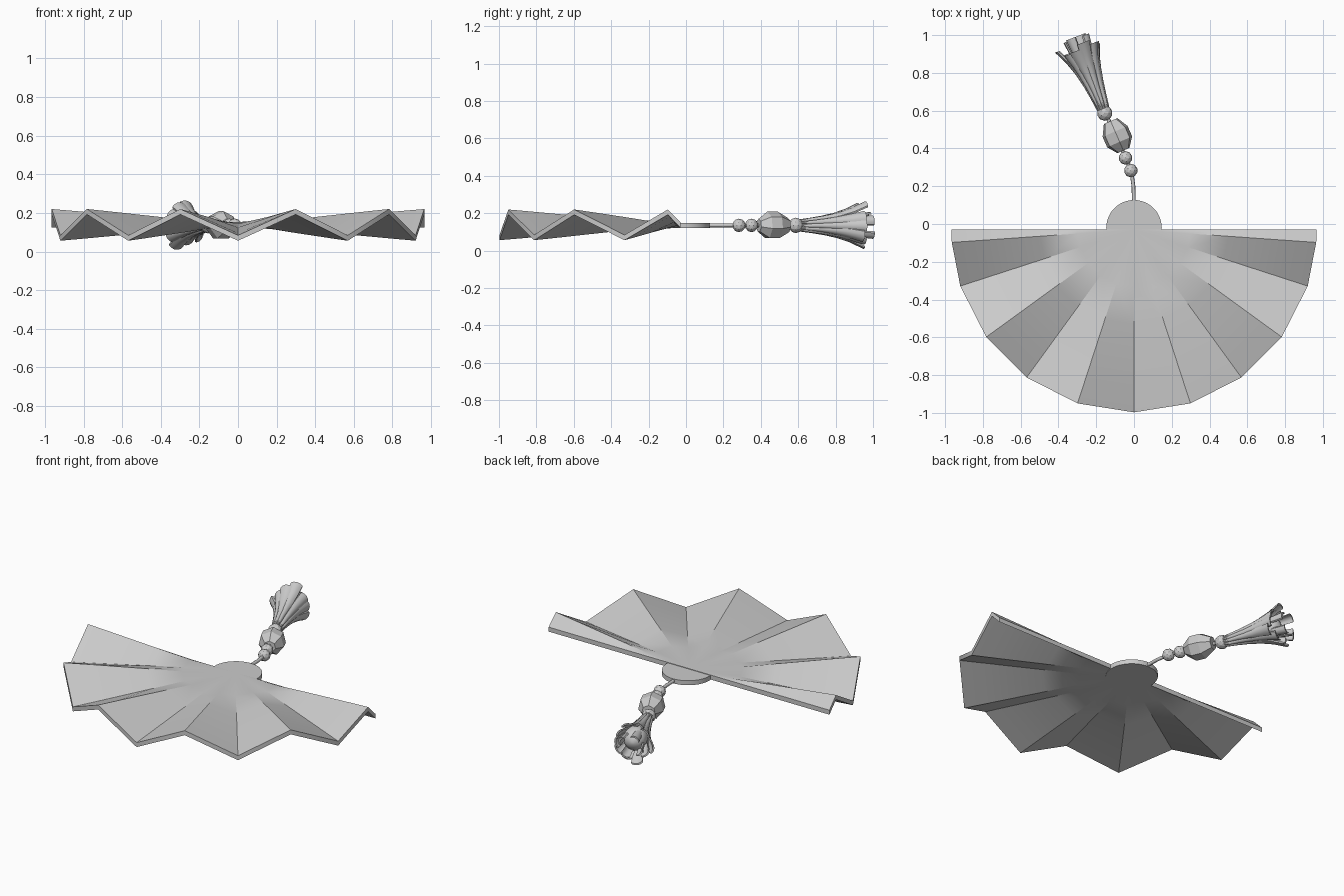
import bpy, bmesh, math, random
from mathutils import Vector, Matrix

if "Cube" in bpy.data.objects:
    bpy.data.objects.remove(bpy.data.objects["Cube"])

random.seed(4)
ZC = 0.135


def finish(bm, name, smooth=None):
    bmesh.ops.remove_doubles(bm, verts=bm.verts, dist=0.0005)
    bmesh.ops.recalc_face_normals(bm, faces=bm.faces)
    me = bpy.data.meshes.new(name)
    bm.to_mesh(me)
    bm.free()
    ob = bpy.data.objects.new(name, me)
    bpy.context.collection.objects.link(ob)
    if smooth:
        bpy.ops.object.select_all(action='DESELECT')
        ob.select_set(True)
        bpy.context.view_layer.objects.active = ob
        bpy.ops.object.shade_smooth_by_angle(angle=math.radians(smooth))
    return ob


def grid_faces(bm, rows, closed=False):
    vs = [[bm.verts.new(p) for p in r] for r in rows]
    for a, b in zip(vs, vs[1:]):
        n = len(a)
        for i in range(n if closed else n - 1):
            j = (i + 1) % n
            bm.faces.new((a[i], a[j], b[j], b[i]))
    return vs


def thicken(bm, offset):
    # closed slab: copy the sheet, shift it and join the rims
    res = bmesh.ops.extrude_face_region(bm, geom=bm.faces[:], use_keep_orig=True)
    vs = [g for g in res['geom'] if isinstance(g, bmesh.types.BMVert)]
    bmesh.ops.translate(bm, verts=vs, vec=offset)


# Pleated fan: fold angles from straight ahead, alternating low and high
half = [(18, 1), (36, -1), (54, 1), (72, -1), (86, 1), (90, 0)]
folds = [(-a, s) for a, s in reversed(half)] + [(0, -1)] + half
rings = [(0.001, 0), (0.14, 0.0), (0.3, 0.12), (0.5, 0.40), (0.83, 0.83), (0.967, 1)]
rows = []
for r, amp in rings:
    rows.append([(r * math.sin(math.radians(a)), -0.03 - r * math.cos(math.radians(a)),
                  0.152 + 0.068 * amp * s) for a, s in folds])
bm = bmesh.new()
grid_faces(bm, rows)
thicken(bm, (0, 0, -0.028))
finish(bm, "pleated_fan", 30)

# Round hub at the pivot
bm = bmesh.new()
bmesh.ops.create_cone(bm, cap_ends=True, segments=48, radius1=0.147, radius2=0.147, depth=0.028,
                      matrix=Matrix.Translation((0, -0.02, 0.135)))
finish(bm, "hub", 30)

# Cord through the beads
cu = bpy.data.curves.new("cord", 'CURVE')
cu.dimensions = '3D'
cu.bevel_depth = 0.01
cu.bevel_resolution = 2
cu.use_fill_caps = True
path = [(0, 0.1), (-0.003, 0.2), (-0.015, 0.285), (-0.045, 0.35), (-0.09, 0.465), (-0.155, 0.59), (-0.165, 0.63)]
sp = cu.splines.new('POLY')
sp.points.add(len(path) - 1)
for p, (x, y) in zip(sp.points, path):
    p.co = (x, y, ZC, 1)
bpy.context.collection.objects.link(bpy.data.objects.new("cord", cu))

# Round beads
for i, (x, y, r) in enumerate([(-0.017, 0.283, 0.036), (-0.045, 0.35, 0.036), (-0.155, 0.587, 0.041)]):
    bm = bmesh.new()
    bmesh.ops.create_icosphere(bm, subdivisions=2, radius=r, matrix=Matrix.Translation((x, y, ZC)))
    finish(bm, f"bead_{i + 1}")


def frame(origin, direction):
    d = Vector(direction).normalized()
    up = Vector((0, 0, 1))
    side = d.cross(up)
    return lambda t, r, a: Vector(origin) + d * t + (side * math.cos(a) + up * math.sin(a)) * r


def lathe(name, at, profile, sides, phase=0, smooth=None):
    bm = bmesh.new()
    vs = grid_faces(bm, [[at(t, r, phase + math.tau * k / sides) for k in range(sides)]
                         for t, r in profile], True)
    bm.faces.new(vs[0])
    bm.faces.new(vs[-1])
    return finish(bm, name, smooth)


# Faceted bead
lathe("faceted_bead", frame((-0.09, 0.467, ZC), (-0.4, 0.92, 0)),
      [(-0.085, 0.036), (-0.035, 0.074), (0.025, 0.074), (0.085, 0.04)], 7, math.pi / 2)

# Tassel core with rounded end
at = frame((-0.163, 0.61, ZC), (-0.357, 0.934, 0))
lathe("tassel_core", at, [(0, 0.024), (0.1, 0.034), (0.2, 0.055), (0.27, 0.068),
                          (0.32, 0.06), (0.345, 0.035), (0.355, 0.008)], 16, 0, 40)

# Flared tassel strips
N = 10
for k in range(N):
    ang = math.tau * k / N + random.uniform(-0.1, 0.1)
    flare = random.uniform(0.095, 0.128)
    length = random.uniform(0.32, 0.38)
    rows = []
    for s in [0, 0.2, 0.4, 0.6, 0.8, 1]:
        r = 0.024 + 0.045 * s + (flare - 0.069) * s ** 3
        w = 0.012 + 0.026 * s
        rows.append([at(length * s, r - 0.008 * u * u, ang + u * w / r) for u in (-1, -0.5, 0, 0.5, 1)])
    bm = bmesh.new()
    grid_faces(bm, rows)
    thicken(bm, at(0, 0.01, ang) - at(0, 0, ang))
    finish(bm, f"tassel_strip_{k + 1}", 40)

# Long central strips
for k in range(4):
    ang = math.tau * k / 4 + 0.5
    rows = []
    for s in [0, 0.3, 0.6, 0.8, 1]:
        rows.append([at((0.4 + 0.008 * (k % 2)) * s, 0.022 + 0.045 * s - 0.008 * u * u, ang + u * 0.5)
                     for u in (-1, -0.5, 0, 0.5, 1)])
    bm = bmesh.new()
    grid_faces(bm, rows)
    thicken(bm, at(0, 0.01, ang) - at(0, 0, ang))
    finish(bm, f"tassel_inner_strip_{k + 1}", 40)
